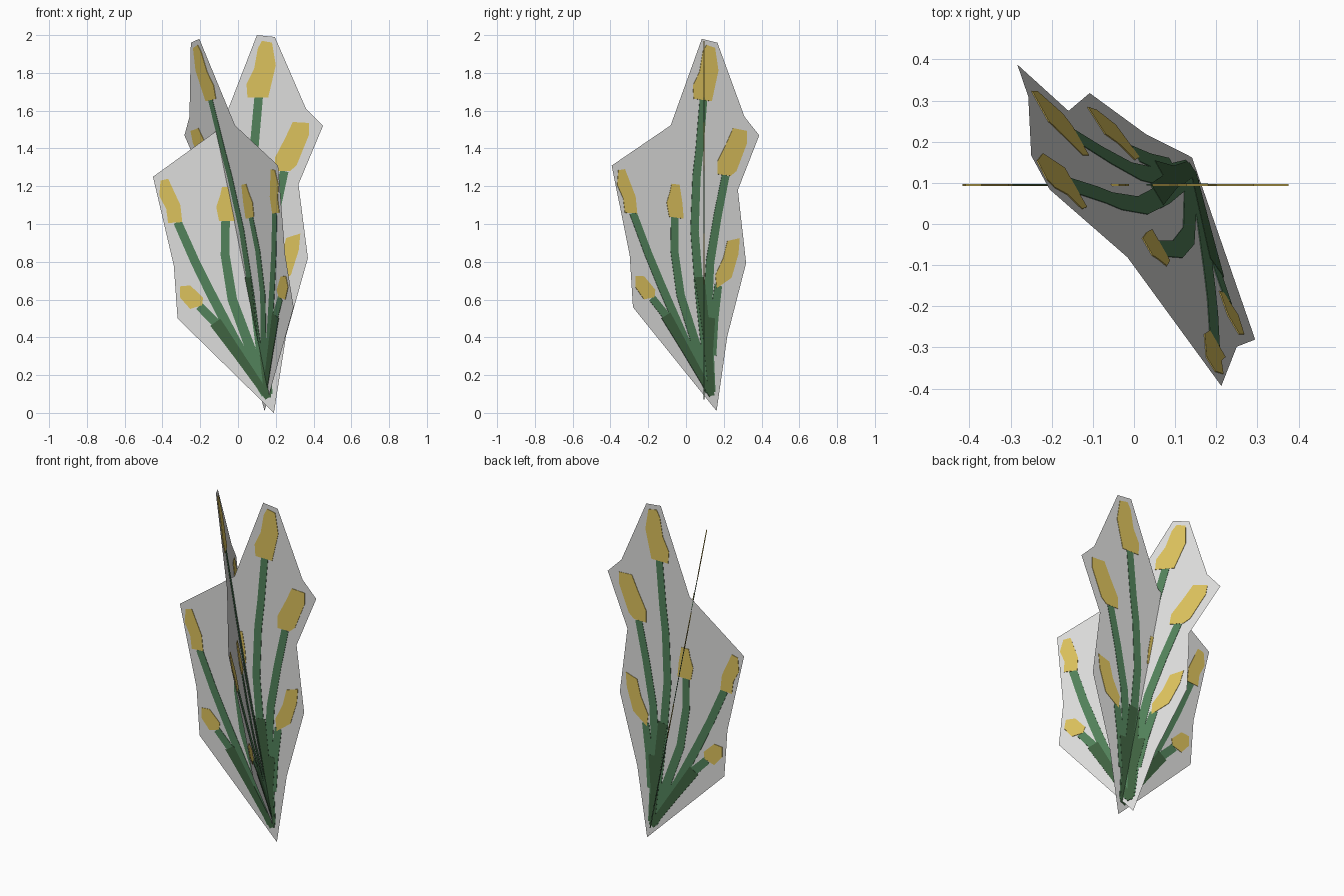
import bpy, bmesh
from mathutils import Vector

if "Cube" in bpy.data.objects:
    bpy.data.objects.remove(bpy.data.objects["Cube"])


def material(name, rgb):
    m = bpy.data.materials.new(name)
    m.diffuse_color = (*rgb, 1)
    m.use_nodes = True
    m.node_tree.nodes["Principled BSDF"].inputs["Base Color"].default_value = m.diffuse_color
    return m


WHITE = material("card_white", (0.73, 0.73, 0.72))
YELLOW = material("flower_yellow", (0.72, 0.54, 0.11))
GREEN = material("stem_green", (0.085, 0.225, 0.105))
DARK = material("base_dark_green", (0.05, 0.125, 0.052))


# Two placements of the same flat drawing (u across, v up, d = offset off the card)
def upright(u, v, d):
    return Vector((u, 0.095 - d, v))


B_NORMAL = Vector((1, 0.594, 0.199)).normalized()


def leaning(u, v, d):
    y = 0.868 * u - 0.003
    z = 0.032 - 0.116 * u + 0.98 * v
    return Vector((0.239 - 0.594 * y - 0.199 * z, y, z)) + d * B_NORMAL


def make(name, bm, mat):
    me = bpy.data.meshes.new(name)
    bm.to_mesh(me)
    bm.free()
    me.materials.append(mat)
    bpy.context.collection.objects.link(bpy.data.objects.new(name, me))


def sheet(name, place, outline, mat):
    bm = bmesh.new()
    bm.faces.new([bm.verts.new(place(u, v, 0)) for u, v in outline])
    make(name, bm, mat)


def plates(name, place, outlines, half, mat):
    """Thin plates that show on both sides of the card."""
    bm = bmesh.new()
    for o in outlines:
        front = [bm.verts.new(place(u, v, half)) for u, v in o]
        back = [bm.verts.new(place(u, v, -half)) for u, v in o]
        bm.faces.new(front)
        bm.faces.new(back[::-1])
        n = len(o)
        for i in range(n):
            j = (i + 1) % n
            bm.faces.new((front[i], back[i], back[j], front[j]))
    bmesh.ops.recalc_face_normals(bm, faces=bm.faces)
    make(name, bm, mat)


def ribbon(path, w0, w1):
    """Outline of a strip along a path, width going from w0 to w1."""
    p = [Vector(q) for q in path]
    left, right = [], []
    for i, q in enumerate(p):
        t = (p[min(i + 1, len(p) - 1)] - p[max(i - 1, 0)]).normalized()
        w = w0 + (w1 - w0) * i / (len(p) - 1)
        side = Vector((-t.y, t.x)) * w / 2
        left.append(tuple(q + side))
        right.append(tuple(q - side))
    return left + right[::-1]


CARD = [(.19, 0), (.255, .41), (.37, .82), (.32, 1.21), (.45, 1.52), (.36, 1.61),
        (.195, 1.99), (.10, 2.0), (-.09, 1.51), (-.45, 1.25), (-.34, .78), (-.32, .5)]

FLOWERS = [
    [(.127, 1.97), (.18, 1.96), (.2, 1.84), (.16, 1.67), (.05, 1.67), (.045, 1.74), (.085, 1.82), (.105, 1.93)],
    [(.29, 1.54), (.375, 1.535), (.375, 1.47), (.31, 1.31), (.275, 1.28), (.195, 1.28), (.195, 1.35), (.25, 1.455)],
    [(-.41, 1.23), (-.37, 1.24), (-.305, 1.1), (-.295, 1.01), (-.37, 1.005), (-.38, 1.08), (-.417, 1.15)],
    [(-.085, 1.195), (-.037, 1.195), (-.02, 1.1), (-.012, 1.015), (-.1, 1.015), (-.115, 1.09), (-.095, 1.15)],
    [(-.306, .67), (-.253, .675), (-.185, .61), (-.19, .57), (-.253, .55), (-.306, .61)],
    [(.255, .926), (.33, .95), (.322, .863), (.28, .73), (.19, .663), (.182, .734), (.23, .831)],
]

STEMS = [ribbon(p, .045, .055) for p in (
    [(.11, 1.68), (.085, 1.4), (.067, 1.25), (.055, .96), (.085, .62), (.12, .35), (.155, .1)],
    [(.245, 1.28), (.195, 1.05), (.15, .8), (.135, .55), (.155, .1)],
    [(-.32, 1.01), (-.227, .8), (-.148, .64), (-.016, .385), (.15, .1)],
    [(-.066, 1.02), (-.068, .835), (-.03, .6), (.04, .41), (.11, .22)],
    [(-.205, .565), (-.07, .43), (.1, .18)],
    [(.2, .68), (.175, .5), (.16, .3)],
)]

BASES = [ribbon([(-.12, .48), (.0, .31), (.16, .08)], .065, .035),
         ribbon([(.085, .71), (.125, .42), (.16, .08)], .06, .03),
         ribbon([(.15, .5), (.14, .3), (.158, .1)], .06, .04)]

# Build both crossing cards
for prefix, place in (("upright", upright), ("leaning", leaning)):
    sheet(prefix + "_card", place, CARD, WHITE)
    plates(prefix + "_stems", place, STEMS, .002, GREEN)
    plates(prefix + "_stem_base", place, BASES, .003, DARK)
    plates(prefix + "_flowers", place, FLOWERS, .0025, YELLOW)
